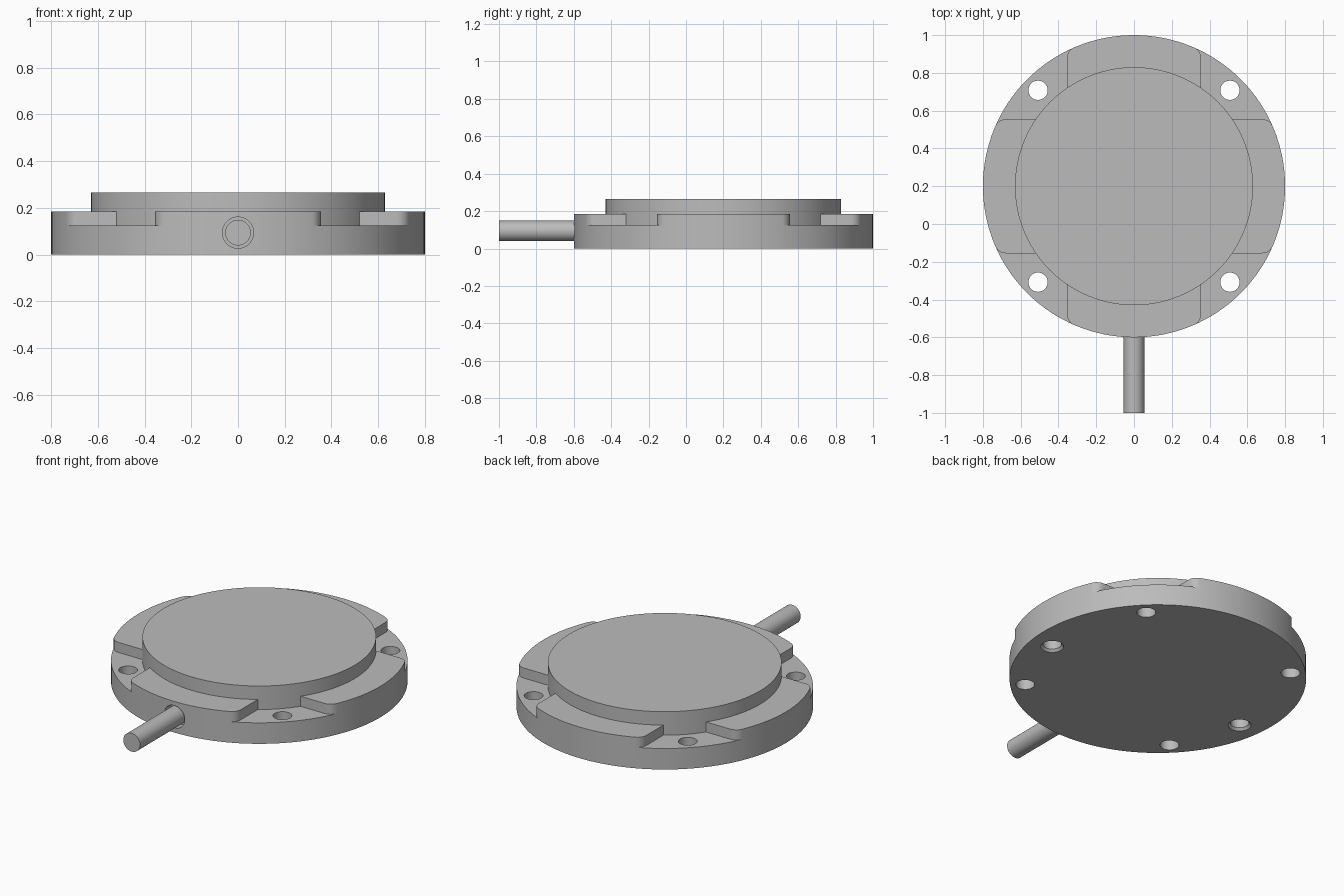
import bpy, math
from math import sin, cos, pi
from mathutils import Matrix, Vector

if "Cube" in bpy.data.objects:
    bpy.data.objects.remove(bpy.data.objects["Cube"])

CY = 0.2               # disc centre along y
R, HUB_R = 0.8, 0.63   # rim and raised hub radii
EDGE, FILLET = 0.355, 0.06
FLOOR, PAD_TOP, HUB_TOP = 0.125, 0.185, 0.265

grey = bpy.data.materials.new("satin grey")
grey.use_nodes = True
grey.diffuse_color = (0.5, 0.5, 0.5, 1)
grey.node_tree.nodes["Principled BSDF"].inputs["Base Color"].default_value = (0.5, 0.5, 0.5, 1)


def prism(name, bottom, top, matrix=Matrix()):
    """Closed solid between two matching rings of points."""
    n = len(bottom)
    faces = [tuple(reversed(range(n))), tuple(range(n, 2 * n))]
    faces += [(i, (i + 1) % n, n + (i + 1) % n, n + i) for i in range(n)]
    mesh = bpy.data.meshes.new(name)
    mesh.from_pydata([matrix @ Vector(p) for p in bottom + top], [], faces)
    mesh.materials.append(grey)
    obj = bpy.data.objects.new(name, mesh)
    bpy.context.collection.objects.link(obj)
    return obj


def cylinder(name, r, z0, z1, matrix=Matrix(), n=48, r_top=None):
    def ring(rad, z):
        return [(rad * cos(2 * pi * i / n), rad * sin(2 * pi * i / n), z) for i in range(n)]
    return prism(name, ring(r, z0), ring(r_top or r, z1), matrix)


def cut(target, cutter):
    mod = target.modifiers.new("cut", 'BOOLEAN')
    mod.operation, mod.solver, mod.object = 'DIFFERENCE', 'EXACT', cutter
    bpy.context.view_layer.objects.active = target
    bpy.ops.object.modifier_apply(modifier=mod.name)
    bpy.data.objects.remove(cutter)


def smooth(obj):
    bpy.ops.object.select_all(action='DESELECT')
    obj.select_set(True)
    bpy.context.view_layer.objects.active = obj
    bpy.ops.object.shade_smooth_by_angle(angle=math.radians(30))


centre = Matrix.Translation((0, CY, 0))

# Main disc
body = cylinder("base_disc", R, 0, PAD_TOP, centre, 128)

# Corner pocket outline: straight walls that round off into the rim
cx = EDGE - FILLET
cy = math.sqrt((R - FILLET) ** 2 - cx ** 2)
turn = math.atan2(cy, cx)
half = [(EDGE, 0.5)]
half += [(cx + FILLET * cos(turn * i / 8), cy + FILLET * sin(turn * i / 8)) for i in range(9)]
half += [(cos(turn), sin(turn))]
outline = half + [(1, 1)] + [(y, x) for x, y in reversed(half)]
outline.reverse()

for k in range(4):
    spin = centre @ Matrix.Rotation(k * pi / 2, 4, 'Z')
    cut(body, prism("pocket_cutter", [(x, y, FLOOR) for x, y in outline],
                    [(x, y, 0.4) for x, y in outline], spin))
    # Mounting hole through each pocket
    cut(body, cylinder("hole_cutter", 0.051, -0.1, 0.4,
                       spin @ Matrix.Translation((0.508, 0.508, 0)), 32))

# Two blind holes with chamfered mouths underneath
for side in (-1, 1):
    spot = centre @ Matrix.Translation((side * 0.66, -0.1, 0))
    cut(body, cylinder("blind_cutter", 0.05, -0.05, 0.11, spot, 32))
    cut(body, cylinder("chamfer_cutter", 0.067, -0.005, 0.015, spot, 32, 0.049))

# Cable socket in the front rim
along = Matrix.Translation((0, -1, 0.094)) @ Matrix.Rotation(-pi / 2, 4, 'X')
cut(body, cylinder("socket_cutter", 0.067, 0.3, 0.46, along, 32))

# Raised hub and cable
hub = cylinder("raised_hub", HUB_R, FLOOR - 0.02, HUB_TOP, centre, 128)
cable = cylinder("cable", 0.055, 0, 0.47, along, 32)

for part in (body, hub, cable):
    smooth(part)
